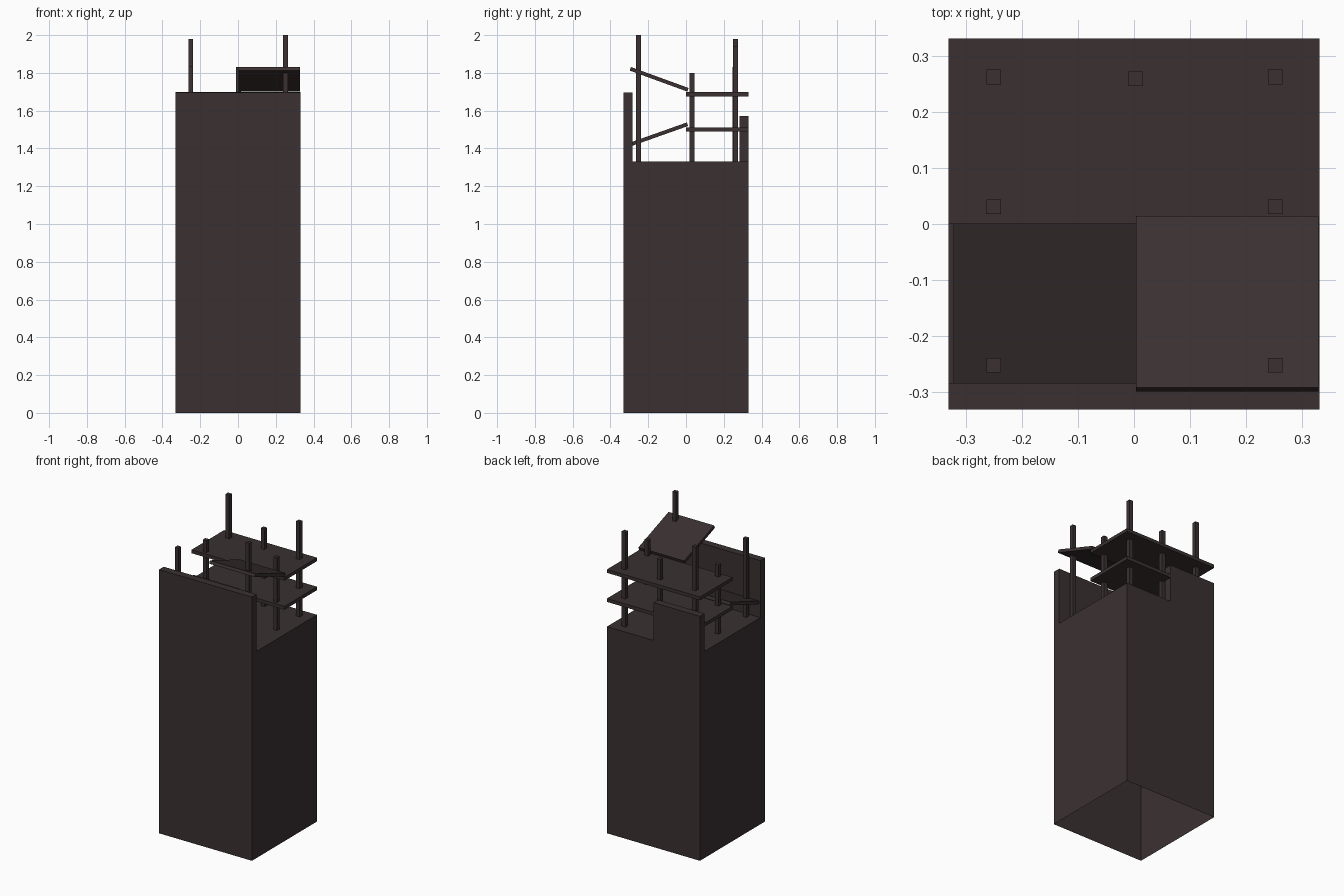
import bpy, bmesh, math
from mathutils import Matrix

if "Cube" in bpy.data.objects:
    bpy.data.objects.remove(bpy.data.objects["Cube"])

mat = bpy.data.materials.new("dark_brown")
mat.diffuse_color = (0.042, 0.0295, 0.031, 1)
mat.use_nodes = True
mat.node_tree.nodes["Principled BSDF"].inputs["Base Color"].default_value = mat.diffuse_color


def box(name, x, y, z, tilt=0, open_bottom=False):
    """Box from (min, max) ranges, optionally tilted about x (degrees) or bottomless."""
    bm = bmesh.new()
    bmesh.ops.create_cube(bm, size=1)
    if open_bottom:
        low = [f for f in bm.faces if f.normal.z < -0.5]
        bmesh.ops.delete(bm, geom=low, context='FACES_ONLY')
    size = Matrix.Diagonal((x[1] - x[0], y[1] - y[0], z[1] - z[0], 1))
    centre = Matrix.Translation([(r[0] + r[1]) / 2 for r in (x, y, z)])
    bm.transform(centre @ Matrix.Rotation(math.radians(tilt), 4, 'X') @ size)
    me = bpy.data.meshes.new(name)
    bm.to_mesh(me)
    bm.free()
    me.materials.append(mat)
    ob = bpy.data.objects.new(name, me)
    bpy.context.collection.objects.link(ob)
    return ob


W = 0.331      # half width of the tower
DECK = 1.33    # top of the solid tower

# Hollow tower, open underneath, with parapet walls on its roof
box("tower_body", (-W, W), (-W, W), (0, DECK), open_bottom=True)
box("front_parapet", (-W, W), (-W, -0.283), (DECK, 1.697), open_bottom=True)
box("back_parapet", (-W, 0.0), (0.283, W), (DECK, 1.573), open_bottom=True)

# Level floor slabs over the back half
for name, z in (("lower_floor", 1.50), ("upper_floor", 1.687)):
    box(name, (-W, W), (0.0, W), (z - 0.011, z + 0.011))

# Tilted slabs over the front half
L = 0.1625
for name, cx, cy, cz, tilt in (("upper_tilted_slab", 0.166, -0.142, 1.766, -20),
                               ("lower_tilted_slab", -0.159, -0.145, 1.474, 19.5)):
    box(name, (cx - L, cx + L), (cy - L, cy + L), (cz - 0.01, cz + 0.01), tilt)

# Square posts: x, y, top height
posts = [(-0.25, -0.252, 1.835), (0.252, -0.252, 2.0),
         (-0.25, 0.031, 1.775), (0.252, 0.031, 1.80),
         (-0.25, 0.262, 1.98), (0.003, 0.259, 1.83), (0.252, 0.262, 1.94)]
R = 0.013
for i, (x, y, top) in enumerate(posts, 1):
    box(f"post_{i}", (x - R, x + R), (y - R, y + R), (DECK, top), open_bottom=True)
